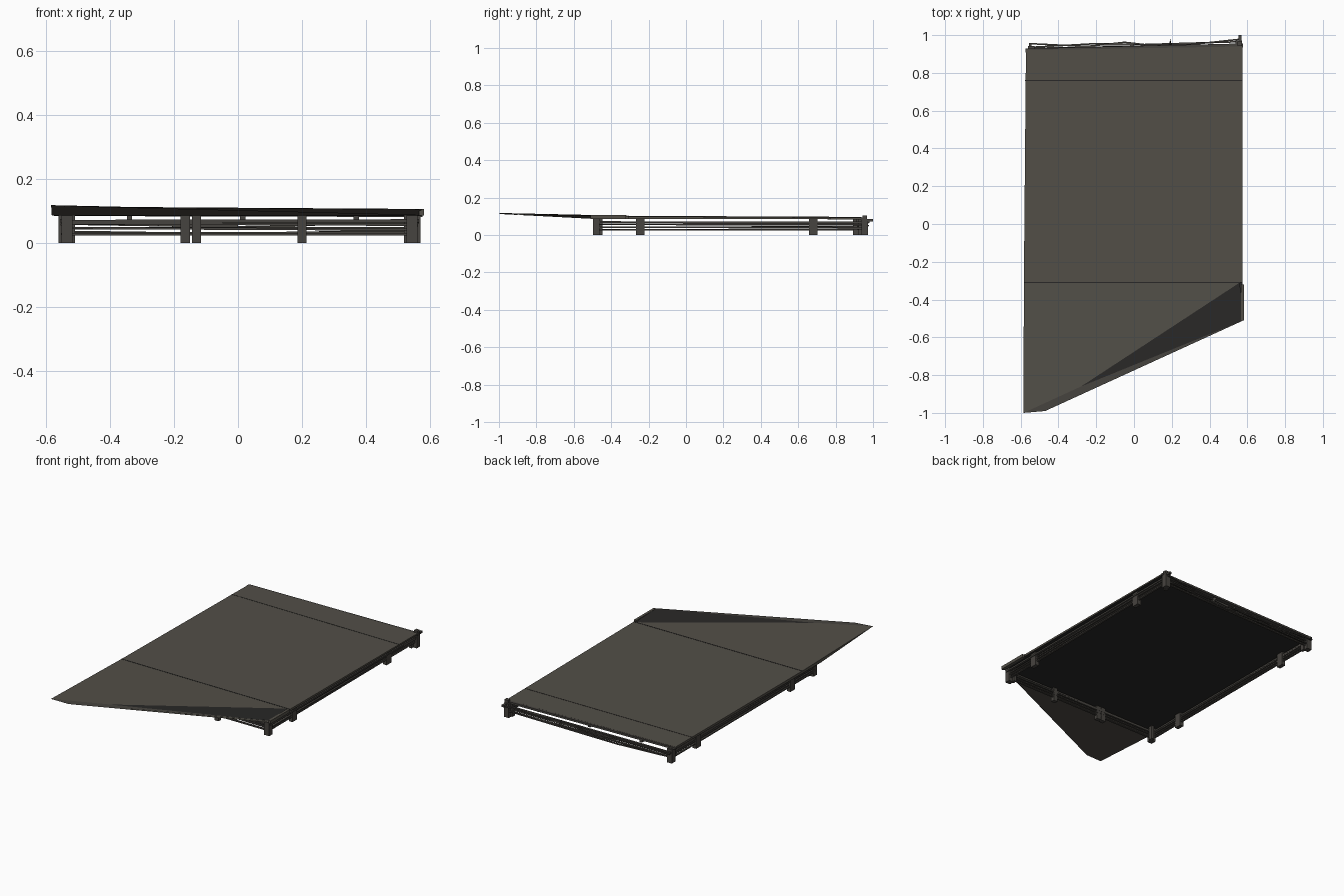
import bpy, math, random
from mathutils import Vector

if "Cube" in bpy.data.objects:
    bpy.data.objects.remove(bpy.data.objects["Cube"])
random.seed(4)

def mat(name, c):
    m = bpy.data.materials.new(name)
    m.diffuse_color = (*c, 1)
    m.use_nodes = True
    m.node_tree.nodes["Principled BSDF"].inputs["Base Color"].default_value = m.diffuse_color
    return m

BROWN = mat("weathered_brown", (0.085, 0.078, 0.064))
DARK = mat("dark_underside", (0.022, 0.021, 0.020))
WOOD = mat("post_wood", (0.062, 0.057, 0.050))

def mesh(name, verts, faces, mats, idx=None):
    me = bpy.data.meshes.new(name)
    me.from_pydata(verts, [], faces)
    for m in mats:
        me.materials.append(m)
    for p in me.polygons:
        p.material_index = idx[p.index] if idx else 0
    o = bpy.data.objects.new(name, me)
    bpy.context.collection.objects.link(o)
    return o

BOX = [(3, 2, 1, 0), (4, 5, 6, 7), (0, 1, 5, 4), (1, 2, 6, 5), (2, 3, 7, 6), (3, 0, 4, 7)]

def box(name, x, y, z, sx, sy, sz, m=WOOD):
    c = [(-1, -1), (1, -1), (1, 1), (-1, 1)]
    v = [(x + a * sx / 2, y + b * sy / 2, z + k * sz / 2) for k in (-1, 1) for a, b in c]
    return mesh(name, v, BOX, [m])

def beam(name, a, b, w, h, m=WOOD):
    # rectangular stick between two points
    a, b = Vector(a), Vector(b)
    d = (b - a).normalized()
    s = d.cross(Vector((0, 0, 1))).normalized() * w / 2
    u = Vector((0, 0, h / 2))
    v = [a - s - u, b - s - u, b + s - u, a + s - u, a - s + u, b - s + u, b + s + u, a + s + u]
    f = [tuple(reversed(q)) for q in BOX]
    return mesh(name, v, f, [m])

# main canopy panel: brown on top, dark below
mesh("canopy_panel",
     [(-.583, -.31, .087), (.575, -.31, .087), (.575, .94, .084), (-.572, .92, .084),
      (-.583, -.31, .103), (.575, -.31, .100), (.575, .94, .093), (-.572, .92, .097)],
     BOX, [BROWN, DARK], [1, 0, 0, 0, 0, 0])
# back rim and thin seam strips
beam("back_rim", (-.575, .918, .090), (.578, .945, .087), .022, .012)
beam("back_seam", (-.576, .76, .0982), (.574, .76, .0946), .005, .001, DARK)
beam("front_seam", (-.583, -.31, .1032), (.575, -.31, .1002), .006, .002, DARK)

# front flap, with a dark turned-over triangle along the slanted edge
P = [(-.583, -.31, .103), (.56, -.31, .100), (-.28, -.86, .111), (-.585, -1, .118),
     (.58, -.51, .106), (-.47, -.99, .113)]
mesh("front_flap", P, [(0, 3, 2, 1), (1, 2, 4), (2, 3, 5, 4)], [BROWN, DARK, WOOD], [0, 1, 2])
# flap lining rising to the tip, and dark ceiling behind it
mesh("flap_lining",
     [(-.585, -1, .1172), (-.47, -.99, .1122), (.58, -.51, .105), (.58, -.49, .086), (-.583, -.49, .086)],
     [(4, 3, 2, 1, 0)], [BROWN])
mesh("front_ceiling",
     [(-.583, -.49, .086), (.58, -.49, .086), (.575, -.31, .087), (-.583, -.31, .087)],
     [(3, 2, 1, 0)], [DARK])
# flap sides
mesh("left_flap_side", [(-.584, -1, .118), (-.583, -.31, .103), (-.583, -.31, .087), (-.583, -.49, .086)],
     [(0, 1, 2, 3)], [BROWN])
box("right_flap_side", .574, -.415, .096, .016, .19, .02, BROWN)

# corner posts
for n, x, y in (("front_left", -.535, -.48), ("front_right", .545, -.48),
                ("back_left", -.545, .925), ("back_right", .555, .955)):
    box(n + "_post", x, y, .043, .034, .034, .086)
    box(n + "_post_brace", x - math.copysign(.016, x), y - math.copysign(.02, y), .043, .018, .026, .086)
# intermediate posts
for i, x in enumerate((-.165, -.13, .20)):
    box(f"front_post_{i}", x, -.485, .043, .029, .025, .086)
for side, x in (("left", -.55), ("right", .55)):
    for i, y in enumerate((-.245, .68)):
        box(f"{side}_post_{i}", x, y, .043, .024, .045, .086)
# short ceiling blocks
for i, (x, y) in enumerate(((-.34, .92), (.015, .92), (.37, .92))):
    box(f"ceiling_block_{i}", x, y, .077, .016, .02, .018)

# uneven horizontal rails on every side
def j():
    return random.uniform(-.004, .004)

for i, z in enumerate((.030, .044, .058)):
    h = .007
    beam(f"front_rail_{i}", (-.54, -.48 + j(), z + j()), (.55, -.48 + j(), z + j()), .012, h)
    beam(f"back_rail_{i}", (-.54, .925 + j(), z + j()), (.55, .945 + j(), z + j()), .012, h)
    beam(f"left_rail_{i}", (-.55 + j(), -.48, z + j()), (-.55 + j(), .92, z + j()), .012, h)
    beam(f"right_rail_{i}", (.55 + j(), -.48, z + j()), (.555 + j(), .95, z + j()), .012, h)
for side, x in (("left", -.55), ("right", .56)):
    beam(side + "_top_rail", (x, -.49, .069), (x, .95, .066), .014, .01)
beam("front_top_rail", (-.55, -.48, .067), (.55, -.48, .069), .014, .01)

# bent sticks woven along the back
def stick(name, pts):
    for k in range(len(pts) - 1):
        beam(f"{name}_{k}", pts[k], pts[k + 1], .008, .007)

stick("upper_bent_stick", [(-.555, .955, .06), (-.25, .94, .055), (-.05, .962, .05),
                           (.1, .945, .05), (.3, .95, .06), (.56, .978, .068)])
stick("lower_bent_stick", [(-.555, .935, .035), (-.2, .955, .03), (.05, .95, .028), (.56, .965, .04)])
box("back_plank", -.08, .95, .052, .16, .012, .008)
# loose splinter and the peg at the back right corner
mesh("splinter", [(.185, .945, .03), (.2, .945, .035), (.192, .98, .05), (.19, .95, .075)],
     [(0, 1, 2), (0, 2, 3), (1, 3, 2), (0, 3, 1)], [WOOD])
box("corner_peg", .56, .983, .079, .016, .034, .012)
box("corner_finial", .56, .955, .095, .024, .024, .02)
